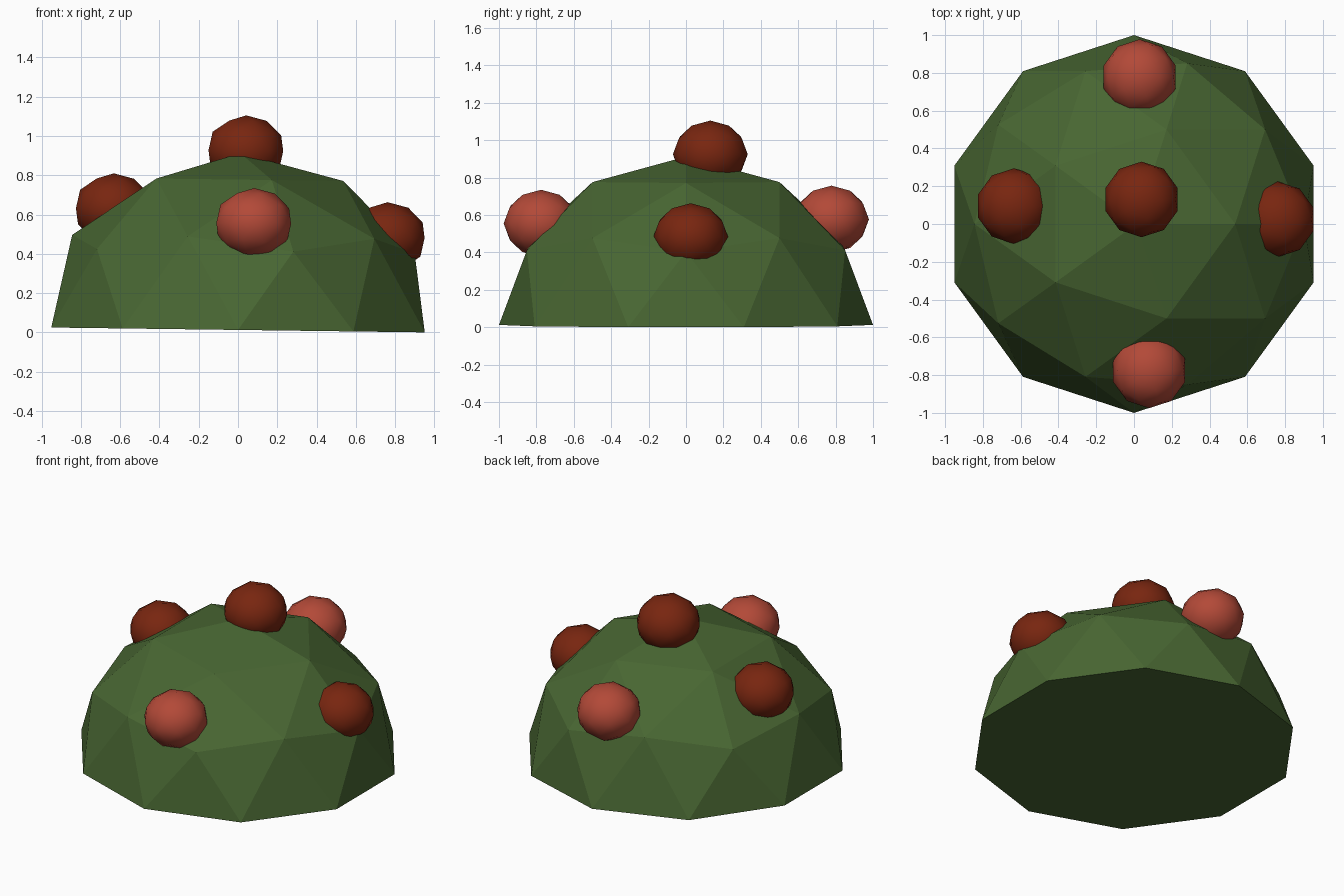
import bpy, bmesh

if "Cube" in bpy.data.objects:
    bpy.data.objects.remove(bpy.data.objects["Cube"])


def material(name, rgb):
    m = bpy.data.materials.new(name)
    m.diffuse_color = (*rgb, 1)
    m.use_nodes = True
    m.node_tree.nodes["Principled BSDF"].inputs["Base Color"].default_value = m.diffuse_color
    return m


green = material("leaf green", (0.065, 0.133, 0.032))
pink = material("light red", (0.45, 0.067, 0.039))
brown = material("dark rust", (0.188, 0.019, 0.005))


def ball(name, mat, loc, radius):
    """Slightly squashed low-poly ball, with a small sideways tilt."""
    bpy.ops.mesh.primitive_ico_sphere_add(subdivisions=2, radius=radius, location=loc)
    ob = bpy.context.object
    ob.name = name
    ob.scale = (1, 1, 0.9)
    ob.rotation_euler = (0, 0.013, 0)
    ob.data.materials.append(mat)
    return ob


# Dome: upper half of a faceted ball with a closed flat base
dome = ball("bush_dome", green, (0, 0, 0.0125), 1)
bm = bmesh.new()
bm.from_mesh(dome.data)
bmesh.ops.delete(bm, geom=[v for v in bm.verts if v.co.z < -0.01], context='VERTS')
bmesh.ops.holes_fill(bm, edges=[e for e in bm.edges if e.is_boundary], sides=0)
bmesh.ops.recalc_face_normals(bm, faces=bm.faces)
bm.to_mesh(dome.data)
bm.free()
for p in dome.data.polygons:
    p.use_smooth = False

# Berries: smooth shaded, half sunk in the dome
for name, mat, loc in [
    ("top_berry", brown, (0.04, 0.13, 0.925)),
    ("left_berry", brown, (-0.635, 0.095, 0.63)),
    ("right_berry", brown, (0.76, 0.025, 0.483)),
    ("front_berry", pink, (0.08, -0.775, 0.555)),
    ("back_berry", pink, (0.03, 0.778, 0.577)),
]:
    berry = ball(name, mat, loc, 0.2)
    for p in berry.data.polygons:
        p.use_smooth = True
